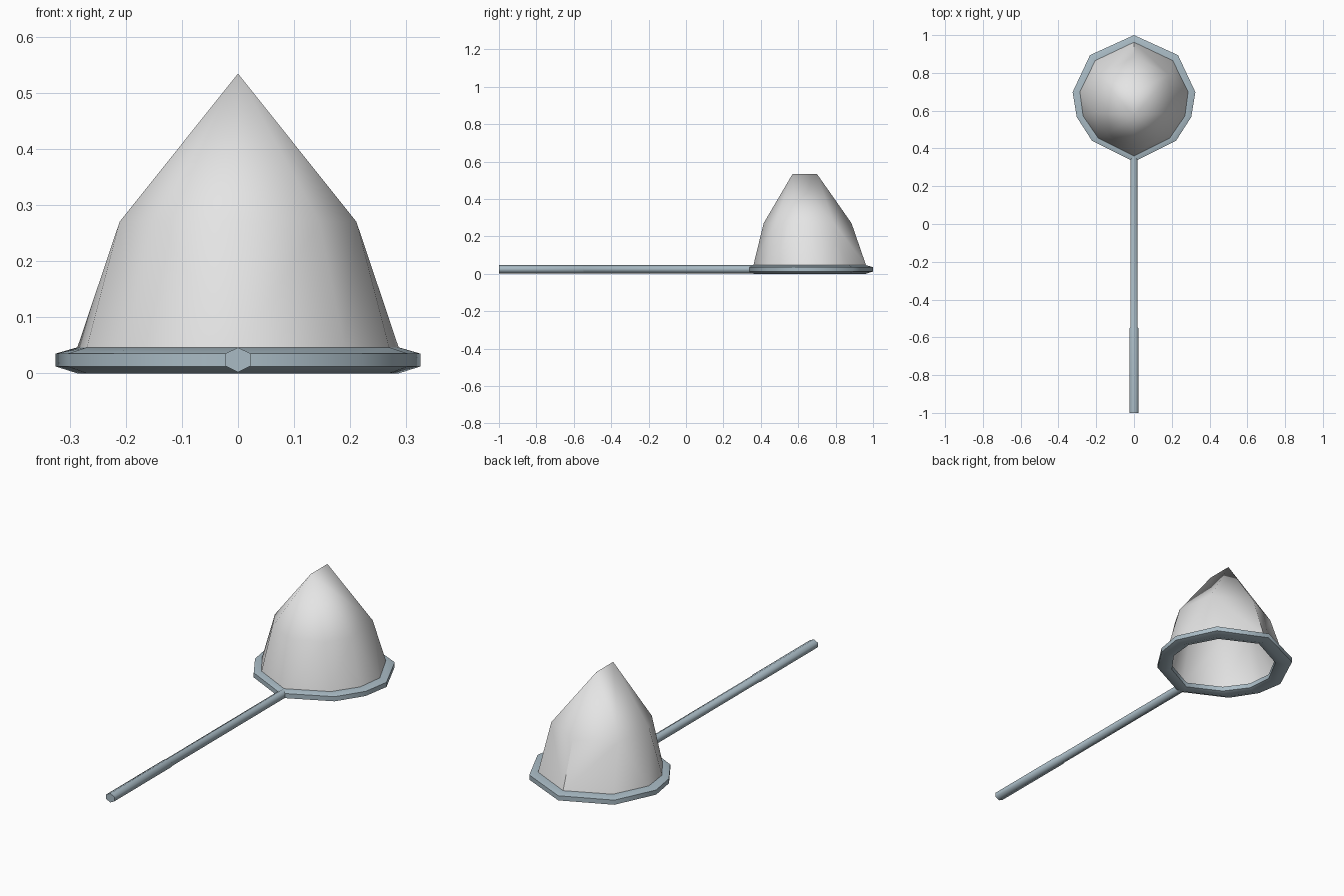
import bpy, bmesh, math
from mathutils import Vector

if "Cube" in bpy.data.objects:
    bpy.data.objects.remove(bpy.data.objects["Cube"])


def material(name, color):
    m = bpy.data.materials.new(name)
    m.diffuse_color = (*color, 1)
    m.use_nodes = True
    m.node_tree.nodes["Principled BSDF"].inputs["Base Color"].default_value = m.diffuse_color
    return m


steel = material("blue_grey_metal", (0.40, 0.50, 0.56))
cloth = material("pale_net", (0.78, 0.78, 0.78))


def finish(name, bm, mat, angle):
    bmesh.ops.remove_doubles(bm, verts=bm.verts, dist=0.0005)
    bmesh.ops.recalc_face_normals(bm, faces=bm.faces)
    me = bpy.data.meshes.new(name)
    bm.to_mesh(me)
    bm.free()
    me.materials.append(mat)
    me.shade_smooth()
    me.set_sharp_from_angle(angle=math.radians(angle))
    ob = bpy.data.objects.new(name, me)
    bpy.context.collection.objects.link(ob)
    return ob


def bridge(bm, loops, closed):
    n = len(loops)
    for i in range(n if closed else n - 1):
        a, b = loops[i], loops[(i + 1) % n]
        for j in range(len(a)):
            k = (j + 1) % len(a)
            bm.faces.new((a[j], a[k], b[k], b[j]))


def full(half):
    """Complete a half outline (x >= 0, back to front) into a closed loop."""
    return half + [(-x, y) for x, y in half[-2:0:-1]]


# Outlines: hoop centre line, hoop outer edge
centre = [(0, 0.963), (0.205, 0.866), (0.287, 0.70), (0.270, 0.572), (0.190, 0.455), (0, 0.36)]
outer = [(0, 1.0), (0.233, 0.894), (0.325, 0.698), (0.303, 0.566), (0.222, 0.440), (0, 0.33)]

# Hoop: six-sided tube around the ten-sided outline
bm = bmesh.new()
loops = []
for c, o in zip(full(centre), full(outer)):
    c, o = Vector(c), Vector(o)
    section = [(0, 0.046), (1, 0.035), (1, 0.012), (0, 0.0), (-1, 0.012), (-1, 0.035)]
    loops.append([bm.verts.new((*(c + (o - c) * t), z)) for t, z in section])
bridge(bm, loops, True)
finish("hoop", bm, steel, 65)

# Handle: six-sided rod, slightly wider at the grip
bm = bmesh.new()
loops = []
for y, w in ((-1, 0.0225), (-0.55, 0.0225), (-0.55 + 0.004, 0.019), (0.36, 0.019)):
    section = [(0, 0.046), (w, 0.035), (w, 0.013), (0, 0.002), (-w, 0.013), (-w, 0.035)]
    loops.append([bm.verts.new((x, y, z)) for x, z in section])
bridge(bm, loops, False)
bm.faces.new(loops[0])
bm.faces.new(loops[-1])
finish("handle", bm, steel, 65)

# Net bag: open at the hoop, folded to a short ridge at the top
middle = [(0, 0.885), (0.185, 0.79), (0.211, 0.59), (0.145, 0.475), (0, 0.415)]
ridge = [(0, 0.70), (0, 0.57)]
faces = ["P0 M0 M1", "P0 M1 P1", "P1 M1 P2", "P2 M1 M2", "P2 M2 P3", "P3 M2 P4",
         "P4 M2 M3", "P4 M3 P5", "P5 M3 M4",
         "M0 T0 M1", "M1 T0 T1 M2", "M2 T1 M3", "M3 T1 M4"]
rows = {"P": (centre, 0.044), "M": (middle, 0.27), "T": (ridge, 0.534)}
bm = bmesh.new()
for side in (1, -1):
    v = {f"{key}{i}": bm.verts.new((side * x, y, z))
         for key, (pts, z) in rows.items() for i, (x, y) in enumerate(pts)}
    for f in faces:
        bm.faces.new([v[k] for k in f.split()])
finish("net_bag", bm, cloth, 50)
